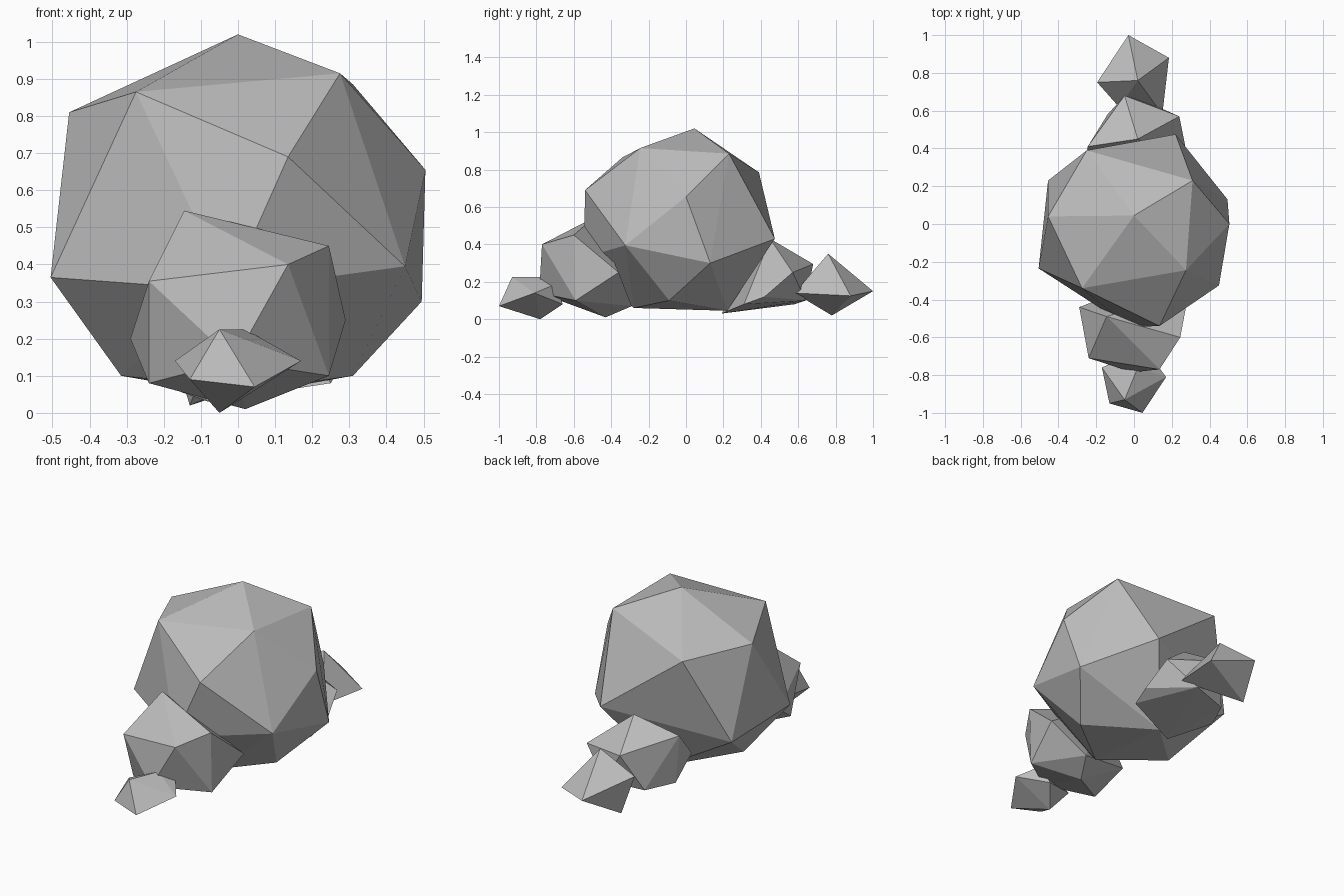
import bpy
import bmesh
from mathutils import Vector

default_cube = bpy.data.objects.get("Cube")
if default_cube:
    bpy.data.objects.remove(default_cube, do_unlink=True)

# One stone colour for every boulder
stone = bpy.data.materials.new("stone_grey")
stone.use_nodes = True
stone_colour = (0.5, 0.5, 0.5, 1.0)
stone.diffuse_color = stone_colour
stone.node_tree.nodes["Principled BSDF"].inputs["Base Color"].default_value = stone_colour


def build_rock(name, **corner_groups):
    """Wrap a faceted convex stone around its corner points (given in hundredths)."""
    bm = bmesh.new()
    for corners in corner_groups.values():
        for corner in corners:
            bm.verts.new(Vector(corner) / 100)
    hull = bmesh.ops.convex_hull(bm, input=bm.verts[:])
    leftovers = {v for v in hull["geom_interior"] + hull["geom_unused"]
                 if isinstance(v, bmesh.types.BMVert) and v.is_valid}
    bmesh.ops.delete(bm, geom=list(leftovers), context="VERTS")
    bmesh.ops.recalc_face_normals(bm, faces=bm.faces[:])
    mesh = bpy.data.meshes.new(name)
    bm.to_mesh(mesh)
    bm.free()
    mesh.materials.append(stone)
    rock = bpy.data.objects.new(name, mesh)
    bpy.context.collection.objects.link(rock)
    return rock


# Large central boulder
build_rock(
    "main_boulder",
    crown=[(0, 4.5, 102), (27.5, -24.5, 91.5), (31, 23, 88.5),
           (-25, 39, 78.5), (-45.5, 4, 81), (-27.5, -34, 86.5)],
    waist=[(13.5, -54, 69), (50.5, 0, 65.5), (45, -32.5, 39.5), (49.5, 13, 30),
           (22, 47.5, 43), (-45.5, 23, 31), (-50.5, -23.5, 36.5), (-2.5, -54.5, 33)],
    base=[(31, -9, 10), (-31.5, -8, 10), (4, -28, 6), (0, 22, 4.5)],
)

# Medium boulder leaning on the front
build_rock(
    "front_boulder",
    crown=[(-14.5, -49, 54.5), (24.5, -60, 45), (13.5, -77, 40), (-24, -71, 35.5)],
    waist=[(29, -36, 25), (-29, -44, 20), (-1, -78.5, 14)],
    base=[(24.5, -59, 10), (-24, -62, 8), (2, -43, 1), (10, -29, 7)],
)

# Small stone at the very front
build_rock(
    "front_pebble",
    crown=[(-5, -93, 22.5), (2, -76, 22.5), (8, -69, 19)],
    waist=[(17, -81, 14), (-17, -76, 14), (-13, -95, 9), (4.5, -100, 7)],
    base=[(-5, -78, 0), (5, -66, 8)],
)

# Medium boulder leaning on the back
build_rock(
    "back_boulder",
    crown=[(2, 45, 43), (-24.5, 41, 36), (-5, 68, 29.5), (24, 57, 25)],
    waist=[(-26, 32, 23), (27, 42, 12)],
    base=[(-22, 41, 8), (-14, 58, 8), (8, 64, 10), (25, 31, 8), (-8, 19, 3)],
)

# Small stone at the very back
build_rock(
    "back_pebble",
    crown=[(2, 76, 35), (-19.5, 75, 24)],
    waist=[(-3, 100, 15), (18.5, 88, 12.5), (15, 58, 14), (-8, 62, 15)],
    base=[(-13, 78, 2)],
)
